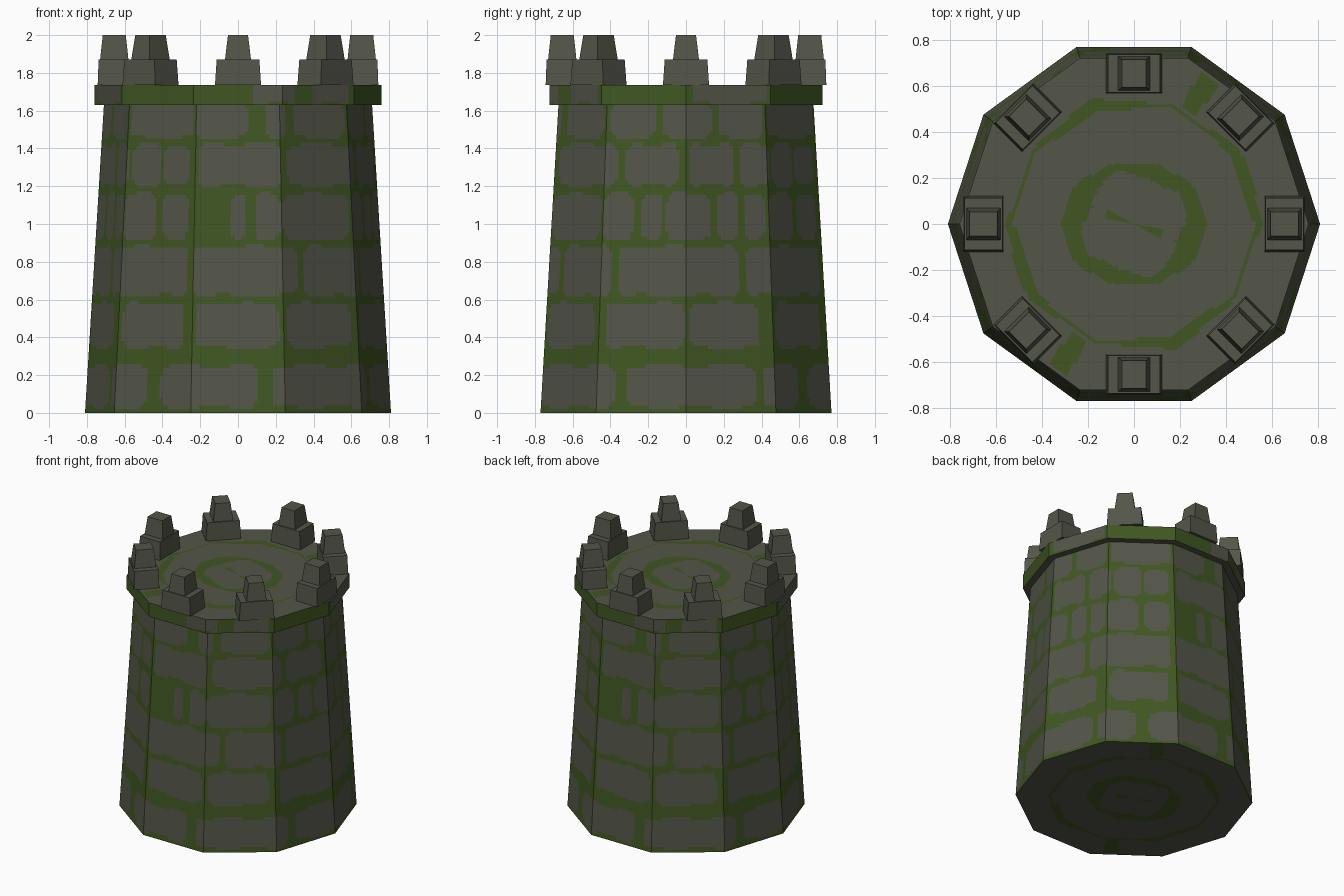
import bpy, bmesh, math
from mathutils import Matrix, Vector

if "Cube" in bpy.data.objects:
    bpy.data.objects.remove(bpy.data.objects["Cube"])

SIDES, COLS = 10, 24


def material(name, rgb):
    m = bpy.data.materials.new(name)
    m.diffuse_color = (*rgb, 1)
    m.use_nodes = True
    m.node_tree.nodes["Principled BSDF"].inputs["Base Color"].default_value = m.diffuse_color
    return m


STONE = material("grey stone", (0.088, 0.092, 0.066))
MOSS = material("green moss", (0.052, 0.094, 0.016))


def finish(bm, name):
    bmesh.ops.remove_doubles(bm, verts=bm.verts, dist=1e-5)
    bmesh.ops.recalc_face_normals(bm, faces=bm.faces)
    me = bpy.data.meshes.new(name)
    bm.to_mesh(me)
    bm.free()
    me.materials.append(STONE)
    me.materials.append(MOSS)
    ob = bpy.data.objects.new(name, me)
    bpy.context.collection.objects.link(ob)
    return ob


def corner(k):
    a = math.tau * k / SIDES
    return Vector((math.cos(a), math.sin(a)))


def lathe(name, profile, steps, rule):
    """Ten-sided lathe; rule(u, r, z) is True where a cell is mossy.
    u counts sides and repeats every five, as the painted pattern does."""
    pts = []
    for (r0, z0), (r1, z1), n in zip(profile, profile[1:], steps):
        pts += [(r0 + (r1 - r0) * i / n, z0 + (z1 - z0) * i / n) for i in range(n)]
    pts.append(profile[-1])
    dirs = [corner(c // COLS).lerp(corner(c // COLS + 1), c % COLS / COLS)
            for c in range(SIDES * COLS)]
    bm = bmesh.new()
    rows = []
    for r, z in pts:
        if r == 0:
            rows.append([bm.verts.new((0, 0, z))] * len(dirs))
        else:
            rows.append([bm.verts.new((d.x * r, d.y * r, z)) for d in dirs])
    for i, (a, b) in enumerate(zip(rows, rows[1:])):
        r = (pts[i][0] + pts[i + 1][0]) / 2
        z = (pts[i][1] + pts[i + 1][1]) / 2
        for c in range(len(dirs)):
            d = (c + 1) % len(dirs)
            vs = list(dict.fromkeys([a[c], a[d], b[d], b[c]]))
            f = bm.faces.new(vs)
            f.material_index = int(rule(((c + 0.5) / COLS) % 5, r, z))
    return finish(bm, name)


# brick courses: bottom, top, then (start, end) of each brick counted in sides
COURSES = [
    (0.03, 0.25, [(-0.68, 0.78), (0.86, 1.42), (1.6, 2.7), (2.86, 4.2)]),
    (0.345, 0.58, [(0.04, 0.85), (1.06, 1.88), (2.03, 2.95), (3.05, 3.9), (4.08, 4.98)]),
    (0.62, 0.88, [(-0.8, 0.62), (0.7, 1.92), (2.0, 3.2), (3.3, 4.12)]),
    (0.915, 1.16, [(1.0, 1.45), (1.55, 1.9), (2.4, 2.6), (2.7, 2.98), (3.02, 3.95),
                   (4.0, 4.36), (4.44, 4.72), (-0.23, 0.3), (0.36, 0.63), (0.7, 0.95)]),
    (1.2, 1.425, [(1.1, 1.5), (1.56, 1.9), (2.03, 3.0), (3.1, 4.15),
                  (4.27, 4.9), (0.03, 0.6), (0.67, 1.03)]),
    (1.455, 1.65, [(1.03, 1.97), (2.0, 2.62), (2.82, 3.1), (3.2, 3.95),
                   (4.05, 4.62), (-0.3, 0.32), (0.4, 0.97)]),
]
SIDE_WIDTH, ROUND = 0.47, 0.05


def in_brick(u, z, u0, u1, z0, z1):
    # rounded rectangle with a slightly worn outline
    hx, hz = (u1 - u0) / 2 * SIDE_WIDTH, (z1 - z0) / 2
    dx = abs((u - (u0 + u1) / 2 + 2.5) % 5 - 2.5) * SIDE_WIDTH
    dz = abs(z - (z0 + z1) / 2) + 0.008 * math.sin(u * math.tau * 1.4 + z0 * 20)
    rad = min(ROUND, hx)
    qx, qz = max(dx - hx + rad, 0), max(dz - hz + rad, 0)
    return math.hypot(qx, qz) < rad


def ring_moss(u, r):
    # wavy moss rings on the flat discs, r relative to the deck radius 0.76
    w = math.sin(u * math.tau / 2.5)
    if 0.525 - 0.01 * w < r < 0.56 + 0.012 * w:
        return True
    if 0.225 + 0.02 * w < r < 0.30 + 0.025 * math.cos(u * math.tau / 5):
        return True
    # joint between outer slabs, and a small central crack
    return (0.56 < r < 0.74 and 1.9 < u + 0.4 * r < 2.12) or (r < 0.13 and 4.2 < u < 4.7)


def wall_rule(u, r, z):
    if z < 1e-4:
        return ring_moss(u, r * 0.76 / 0.81)
    return not any(in_brick(u, z, u0, u1, z0, z1)
                   for z0, z1, spans in COURSES for u0, u1 in spans)


def rim_rule(u, r, z):
    if z > 1.7349:
        return ring_moss(u, r)
    if z < 1.6301:
        return False
    return not any(a < u < b and z > 1.63 + 0.02 * math.sin(u * 9) for a, b in
                   [(0.1, 0.95), (2.65, 3.15), (3.4, 3.9)])


# tapered tower wall with its closed base
lathe("tower_wall", [(0, 0), (0.81, 0), (0.71, 1.63)], [40, 82], wall_rule)
# overhanging rim and the flat deck
lathe("rim_and_deck", [(0.70, 1.63), (0.76, 1.63), (0.76, 1.735), (0, 1.735)],
      [1, 6, 50], rim_rule)


# eight merlons, each of two stacked tapered blocks
def tapered_block(bm, x, z0, z1, bottom, top, turn):
    vs = []
    for z, (hx, hy) in ((z0, bottom), (z1, top)):
        vs.append([bm.verts.new(turn @ Vector((x + sx * hx, sy * hy, z)))
                   for sx, sy in ((-1, -1), (1, -1), (1, 1), (-1, 1))])
    lo, hi = vs
    bm.faces.new(lo[::-1])
    bm.faces.new(hi)
    for i in range(4):
        j = (i + 1) % 4
        bm.faces.new((lo[i], lo[j], hi[j], hi[i]))


for k in range(8):
    turn = Matrix.Rotation(math.tau * k / 8, 3, 'Z')
    for part, dims in (("merlon_base", (1.735, 1.87, (0.088, 0.122), (0.083, 0.113))),
                       ("merlon_cap", (1.87, 2.0, (0.075, 0.069), (0.061, 0.053)))):
        bm = bmesh.new()
        tapered_block(bm, 0.655, *dims, turn)
        finish(bm, f"{part}_{k + 1}")
